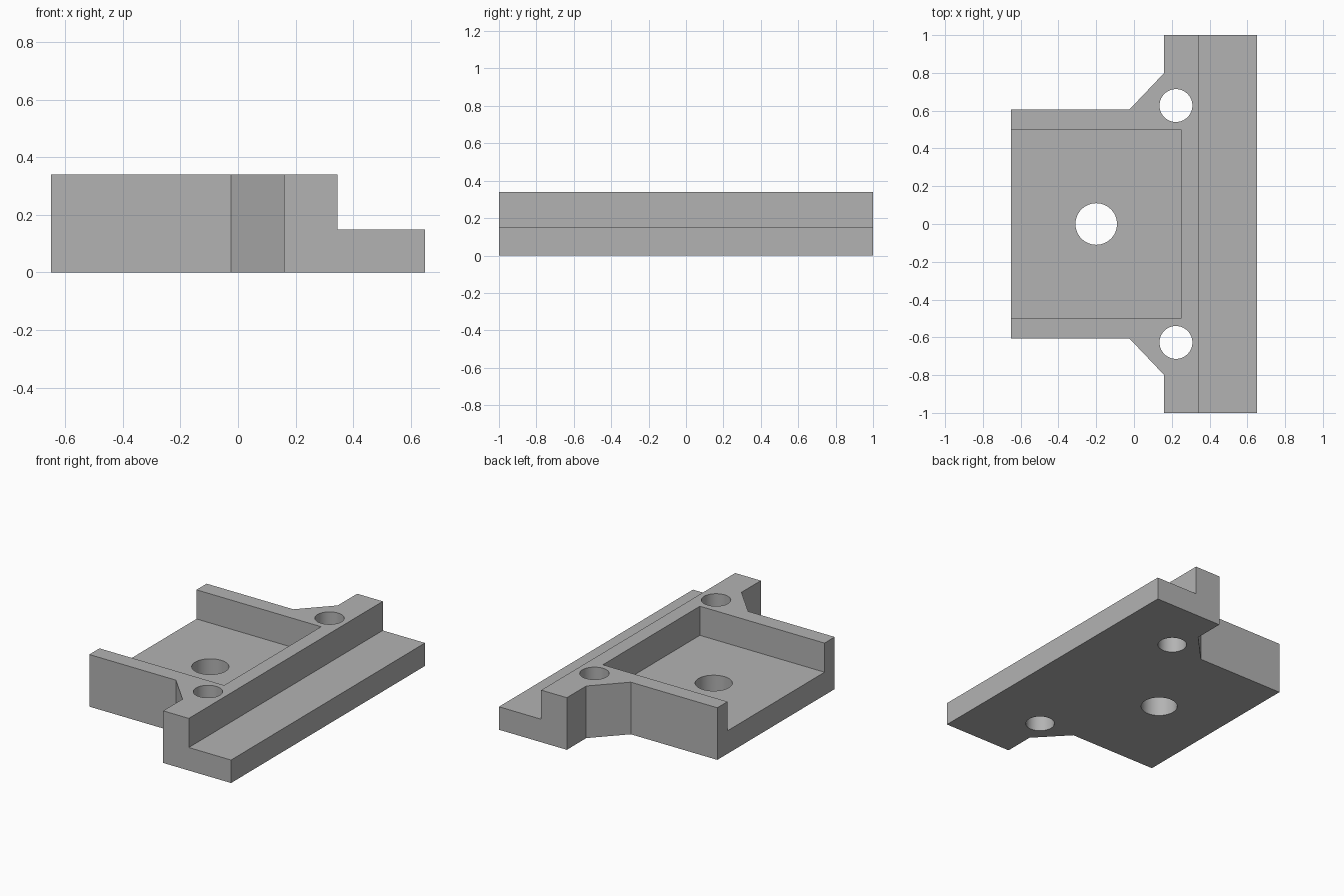
import bpy
import bmesh
from mathutils import Vector

cube = bpy.data.objects.get("Cube")
if cube:
    bpy.data.objects.remove(cube, do_unlink=True)

HEIGHT = 0.34
LEDGE = 0.15      # height of the pocket floor and the front step

grey = bpy.data.materials.new("plain grey")
grey.use_nodes = True
grey.diffuse_color = (0.45, 0.45, 0.45, 1)
grey.node_tree.nodes["Principled BSDF"].inputs["Base Color"].default_value = grey.diffuse_color


def add_object(name, bm):
    bmesh.ops.recalc_face_normals(bm, faces=bm.faces)
    mesh = bpy.data.meshes.new(name)
    bm.to_mesh(mesh)
    bm.free()
    mesh.materials.append(grey)
    obj = bpy.data.objects.new(name, mesh)
    bpy.context.collection.objects.link(obj)
    return obj


def prism(name, outline, z0, z1):
    """Extrude a flat outline from z0 up to z1."""
    bm = bmesh.new()
    face = bm.faces.new([bm.verts.new((x, y, z0)) for x, y in outline])
    top = bmesh.ops.extrude_face_region(bm, geom=[face])["geom"]
    verts = [v for v in top if isinstance(v, bmesh.types.BMVert)]
    bmesh.ops.translate(bm, verts=verts, vec=Vector((0, 0, z1 - z0)))
    return add_object(name, bm)


def box(name, x0, x1, y, z0, z1):
    return prism(name, [(x0, -y), (x1, -y), (x1, y), (x0, y)], z0, z1)


def hole(name, x, y, radius):
    bm = bmesh.new()
    bmesh.ops.create_cone(bm, cap_ends=True, segments=64, radius1=radius, radius2=radius, depth=2)
    bmesh.ops.translate(bm, verts=bm.verts, vec=Vector((x, y, 0)))
    return add_object(name, bm)


# Bracket body: mirrored plan outline with gusseted corners
half = [(0.65, 1), (0.16, 1), (0.16, 0.8), (-0.025, 0.605), (-0.65, 0.605)]
outline = half + [(x, -y) for x, y in reversed(half)]
body = prism("bracket_body", outline, 0, HEIGHT)

# Cutters: long step, open pocket, centre bore and two screw holes
cutters = [
    box("step_cutter", 0.345, 1, 1.2, LEDGE, 1),
    box("pocket_cutter", -1, 0.25, 0.5, LEDGE, 1),
    hole("centre_bore_cutter", -0.2, 0, 0.11),
]
for side in (-1, 1):
    cutters.append(hole("screw_hole_cutter", 0.222, side * 0.627, 0.087))

bpy.ops.object.select_all(action="DESELECT")
body.select_set(True)
bpy.context.view_layer.objects.active = body
for cutter in cutters:
    cutter.hide_render = True
    cut = body.modifiers.new(cutter.name, "BOOLEAN")
    cut.operation = "DIFFERENCE"
    cut.solver = "EXACT"
    cut.object = cutter
    bpy.ops.object.modifier_apply(modifier=cut.name)
    bpy.data.objects.remove(cutter, do_unlink=True)

# Smooth bore walls with crisp edges
bpy.ops.object.shade_smooth_by_angle(angle=0.5)
